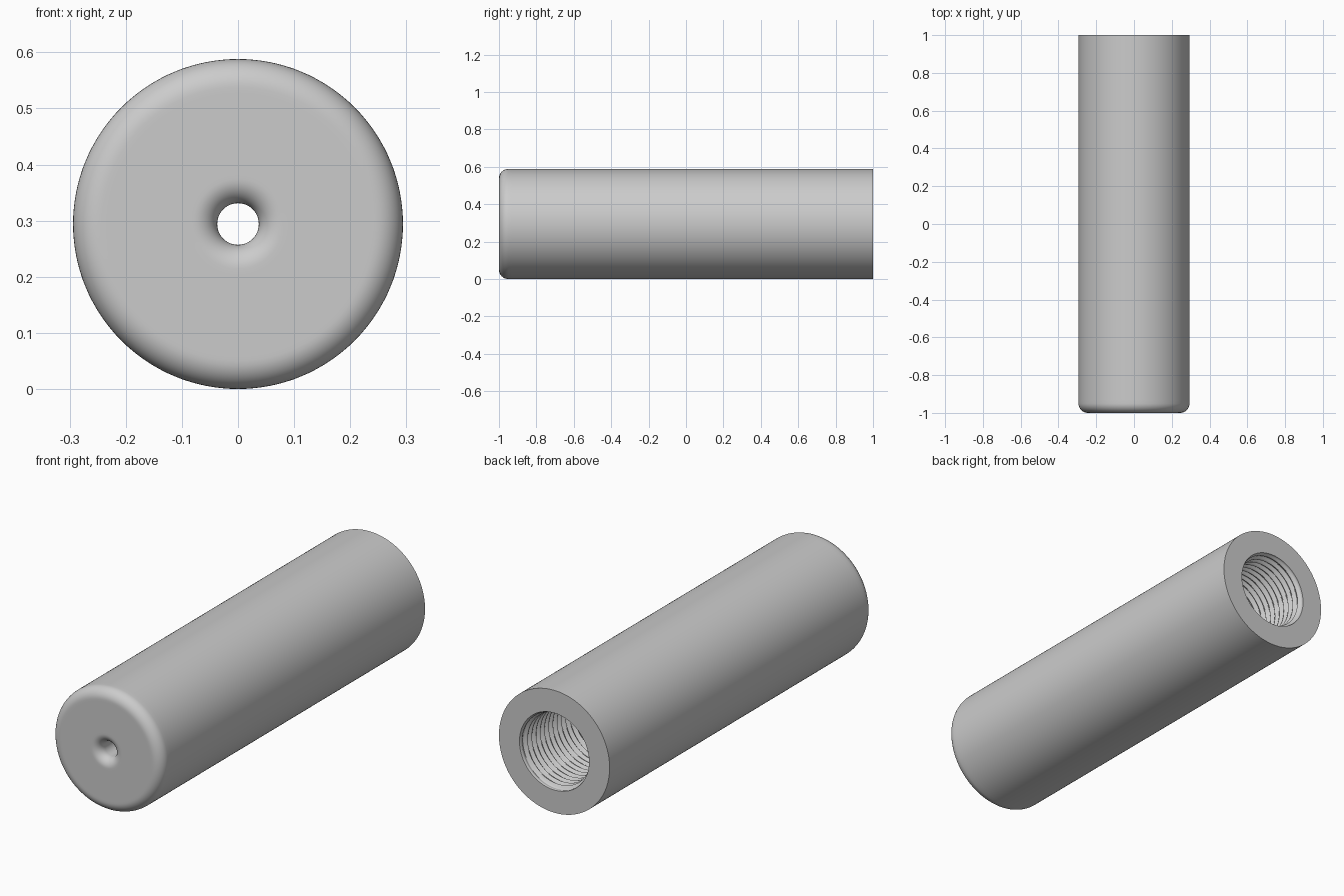
import bpy, bmesh
from math import sin, cos, pi

cube = bpy.data.objects.get("Cube")
if cube:
    bpy.data.objects.remove(cube, do_unlink=True)

SEGMENTS = 128
RADIUS = 0.294        # outer wall
FILLET = 0.05         # rounded front edge
HOLE = 0.037          # small through hole
MOUTH = 0.043         # flare of the hole at the front
BORE = 0.185          # wide threaded bore at the back
BORE_END = 0.2
PITCH = 0.032
DEPTH = 0.016         # thread height
STEPS = 8             # rings per thread turn


def arc(cy, cr, size, start, end, count=10):
    """Points (y, r, thread) on an arc around (cy, cr)."""
    angles = [start + (end - start) * i / count for i in range(count + 1)]
    return [(cy + size * sin(a), cr + size * cos(a), 0) for a in angles]


# Outside: back rim, wall, rounded front edge, flat face, flared hole
profile = [(1, BORE, 0), (1, RADIUS, 0), (FILLET - 0.98, RADIUS, 0)]
profile += arc(FILLET - 1, RADIUS - FILLET, FILLET, 0, -pi / 2)
profile += [(-1, RADIUS - FILLET - 0.01, 0), (-1, HOLE + MOUTH + 0.01, 0)]
profile += arc(MOUTH - 1, HOLE + MOUTH, MOUTH, -pi / 2, -pi)
profile += [(MOUTH - 0.98, HOLE, 0), (BORE_END, HOLE, 0)]

# Inside: bore floor, then the threaded wall back to the rim
rings = round((1 - BORE_END) / PITCH * STEPS)
for i in range(rings):
    y = BORE_END + (1 - BORE_END) * i / rings
    fade = min(1, i / STEPS, (rings - i) / STEPS)
    profile.append((y, BORE, DEPTH * fade))


def ring_point(y, r, thread, angle):
    """Lathe point; the thread is a helical ridge pointing inward."""
    ridge = 0.5 + 0.5 * cos(2 * pi * y / PITCH + angle)
    r -= thread * ridge
    return (r * cos(angle), y, RADIUS + r * sin(angle))


# Spin the closed profile around the y axis
bm = bmesh.new()
loops = [[bm.verts.new(ring_point(*p, 2 * pi * s / SEGMENTS))
          for s in range(SEGMENTS)] for p in profile]
for i, a in enumerate(loops):
    b = loops[(i + 1) % len(loops)]
    for s in range(SEGMENTS):
        t = (s + 1) % SEGMENTS
        bm.faces.new((a[s], a[t], b[t], b[s]))
bmesh.ops.recalc_face_normals(bm, faces=bm.faces)
mesh = bpy.data.meshes.new("threaded_sleeve")
bm.to_mesh(mesh)
bm.free()

# Grey metal
metal = bpy.data.materials.new("grey_metal")
metal.use_nodes = True
colour = (0.6, 0.6, 0.6, 1)
metal.diffuse_color = colour
metal.node_tree.nodes["Principled BSDF"].inputs["Base Color"].default_value = colour
mesh.materials.append(metal)

sleeve = bpy.data.objects.new("threaded_sleeve", mesh)
bpy.context.collection.objects.link(sleeve)
bpy.context.view_layer.objects.active = sleeve
sleeve.select_set(True)
bpy.ops.object.shade_smooth_by_angle(angle=0.7)
